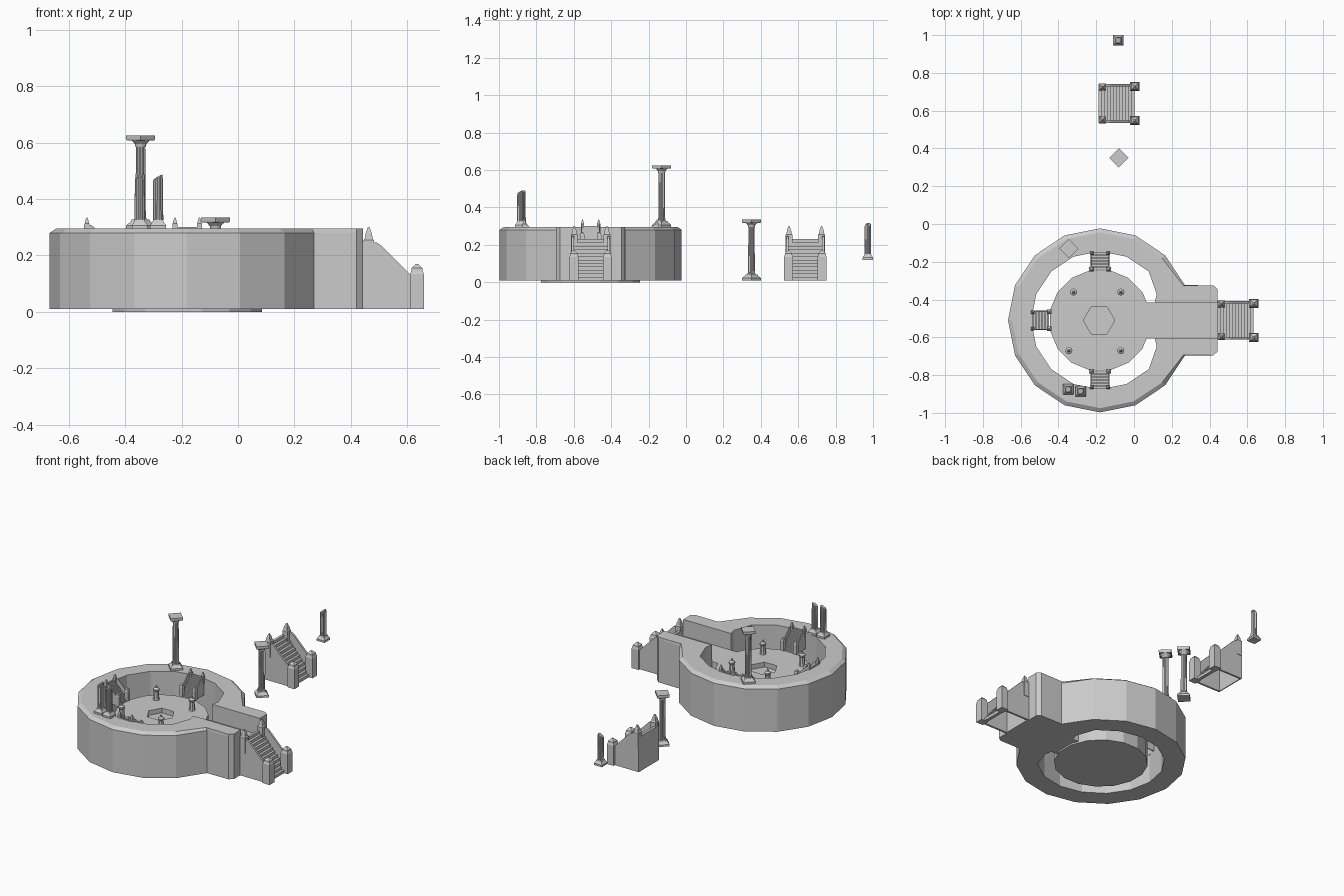
import bpy, bmesh, random
from math import cos, sin, pi, radians
from mathutils import Vector, Matrix

random.seed(4)
cube = bpy.data.objects.get("Cube")
if cube:
    bpy.data.objects.remove(cube, do_unlink=True)

stone = bpy.data.materials.new("grey_stone")
stone.use_nodes = True
GREY = (0.6, 0.6, 0.6, 1)
stone.diffuse_color = GREY
stone.node_tree.nodes["Principled BSDF"].inputs["Base Color"].default_value = GREY

CX, CY = -0.18, -0.51
FLOOR, RIM = 0.19, 0.295


def finish(bm, name, matrix=None):
    bmesh.ops.recalc_face_normals(bm, faces=bm.faces)
    mesh = bpy.data.meshes.new(name)
    bm.to_mesh(mesh)
    bm.free()
    mesh.materials.append(stone)
    obj = bpy.data.objects.new(name, mesh)
    if matrix:
        obj.matrix_world = matrix
    bpy.context.collection.objects.link(obj)
    return obj


def loft(bm, rings):
    """Skin matching closed rings of points and cap both ends."""
    rows = [[bm.verts.new(p) for p in ring] for ring in rings]
    n = len(rows[0])
    for low, high in zip(rows, rows[1:]):
        for i in range(n):
            j = (i + 1) % n
            bm.faces.new((low[i], low[j], high[j], high[i]))
    bm.faces.new(rows[0][::-1])
    bm.faces.new(rows[-1])


def ngon(r, z, n, turn=0.0, x=0.0, y=0.0):
    return [Vector((x + r * cos(turn + 2 * pi * i / n), y + r * sin(turn + 2 * pi * i / n), z))
            for i in range(n)]


def stack(bm, levels, n, turn=0.0, x=0.0, y=0.0):
    """Turned shape from (radius, height) levels."""
    loft(bm, [ngon(r, z, n, turn, x, y) for r, z in levels])


def square(bm, levels, x=0.0, y=0.0):
    """Square block from (half width, height) levels."""
    stack(bm, [(h * 2 ** 0.5, z) for h, z in levels], 4, pi / 4, x, y)


def prism(bm, profile, y0, y1):
    """Extrude an xz profile along y."""
    loft(bm, [[Vector((x, y, z)) for x, z in profile] for y in (y0, y1)])


# Outer ring wall with gatehouse extension, cut by the corridor
def wall_ring(z, inset):
    def outer(k):
        a = k * pi / 8
        r = 0.487 - (inset if 1 < k < 15 else inset * 0.4)
        return Vector((CX + r * cos(a), CY + r * sin(a), z))

    def inner(k):
        a = k * pi / 8
        return Vector((min(CX + 0.365 * cos(a), 0.12), CY + 0.365 * sin(a), z))

    gate = [Vector((x, CY + y, z)) for x, y in ((0.443, 0.095), (0.443, 0.165), (0.42, 0.185))]
    mirror = [Vector((p.x, 2 * CY - p.y, z)) for p in reversed(gate)]
    ends = [Vector((0.11, CY + s * 0.095, z)) for s in (-1, 1)]
    return (gate + [outer(k) for k in range(1, 16)] + mirror + [ends[0]]
            + [inner(k) for k in range(15, 0, -1)] + [ends[1]])


bm = bmesh.new()
loft(bm, [wall_ring(0.01, 0), wall_ring(0.28, 0), wall_ring(RIM, 0.022)])
finish(bm, "ring_wall")

# Central platform with a hexagonal pit
bm = bmesh.new()
stack(bm, [(0.27, 0), (0.27, FLOOR)], 16, pi / 16, CX, CY)
platform = finish(bm, "central_platform")
bm = bmesh.new()
stack(bm, [(0.083, FLOOR - 0.03), (0.083, FLOOR + 0.05)], 6, 0, CX - 0.005, CY)
cutter = finish(bm, "pit_cutter")
cutter.hide_render = True
cutter.hide_viewport = True
cut = platform.modifiers.new("pit", "BOOLEAN")
cut.operation, cut.object, cut.solver = "DIFFERENCE", cutter, "EXACT"

# Corridor floor joining the platform to the gate
bm = bmesh.new()
prism(bm, [(0.06, 0.01), (0.443, 0.01), (0.443, FLOOR), (0.06, FLOOR)], CY - 0.095, CY + 0.095)
finish(bm, "corridor_floor")

# Short bollards on the platform
for i, (x, y) in enumerate([(-0.32, -0.36), (-0.07, -0.36), (-0.345, -0.67), (-0.07, -0.67)]):
    bm = bmesh.new()
    stack(bm, [(0.019, 0), (0.017, 0.01), (0.015, 0.055), (0.019, 0.06), (0.019, 0.068),
               (0.009, 0.075), (0.003, 0.09)], 8)
    finish(bm, f"bollard_{i + 1}", Matrix.Translation((x, y, FLOOR)))


# Staircase: steps, side walls and four ruined posts
def staircase(name, loc, turn=0.0, scale=1.0):
    bm = bmesh.new()
    count, run, rise = 12, 0.19, 0.22
    steps = []
    for i in range(count):
        z = rise * (1 - i / count)
        steps += [(run * i / count, z), (run * (i + 1) / count, z)]
    steps += [(run, 0), (run - 0.02, 0), (0, rise - 0.03)]
    prism(bm, steps, -0.09, 0.09)
    side = [(0, 0), (0, 0.24), (0.05, 0.235), (0.065, 0.225), (0.17, 0.12), (0.21, 0.12), (0.21, 0)]
    for s in (-1, 1):
        prism(bm, side, s * 0.096 - 0.006, s * 0.096 + 0.006)
        square(bm, [(0.018, 0.15), (0.018, 0.245), (0.014, 0.25), (0.011, 0.268), (0.003, 0.29)],
               0.02, s * 0.087)
        square(bm, [(0.024, 0), (0.024, 0.125), (0.02, 0.135), (0.019, 0.145), (0.005, 0.16)],
               0.191, s * 0.09)
    prism(bm, [(0, 0), (0.006, 0), (0.006, 0.21), (0, 0.21)], -0.09, 0.09)
    finish(bm, name, Matrix.Translation(loc) @ Matrix.Rotation(turn, 4, "Z") @ Matrix.Scale(scale, 4))


staircase("gate_stairs", (0.443, CY, 0.01))
staircase("detached_stairs", (-0.187, 0.638, 0.01))
for name, a in (("back", pi / 2), ("left_end", pi), ("front", 3 * pi / 2)):
    staircase(f"{name}_inner_stairs", (CX + 0.365 * cos(a), CY + 0.365 * sin(a), FLOOR), a + pi, 0.5)


# Columns: square foot, fluted shaft, and a capital or a broken top
def fluted(z, r, jag=0.0):
    pts = []
    for i, p in enumerate(ngon(1, 0, 24)):
        k = r if i % 3 else r * 0.84
        pts.append(Vector((p.x * k, p.y * k, z + jag * (p.x + 0.4 * p.y))))
    return pts


def column(name, loc, height, foot, turn=0.0, broken=False):
    bm = bmesh.new()
    square(bm, [(foot, 0), (foot, 0.012), (foot * 0.7, 0.024), (foot * 0.62, 0.032)])
    if broken:
        loft(bm, [fluted(0.03, 0.019), fluted(height - 0.025, 0.018),
                  fluted(height - 0.013, 0.016, random.uniform(0.008, 0.012))])
    else:
        top = height - 0.04
        loft(bm, [fluted(0.03, 0.022), fluted(0.05, 0.019), fluted(top, 0.017)])
        stack(bm, [(0.019, top), (0.021, top + 0.01), (0.034, height - 0.016)], 12)
        square(bm, [(foot * 0.94, height - 0.018), (foot, height - 0.014), (foot, height)])
    finish(bm, name, Matrix.Translation(loc) @ Matrix.Rotation(turn, 4, "Z"))


column("ring_column", (-0.345, -0.13, RIM), 0.33, 0.036, radians(45))
column("detached_column", (-0.08, 0.35, 0.01), 0.325, 0.036, radians(45))
column("broken_column_1", (-0.348, -0.875, RIM), 0.2, 0.028, 0, True)
column("broken_column_2", (-0.283, -0.885, RIM), 0.195, 0.028, 0, True)
column("broken_column_3", (-0.083, 0.972, 0.12), 0.2, 0.028, 0, True)
